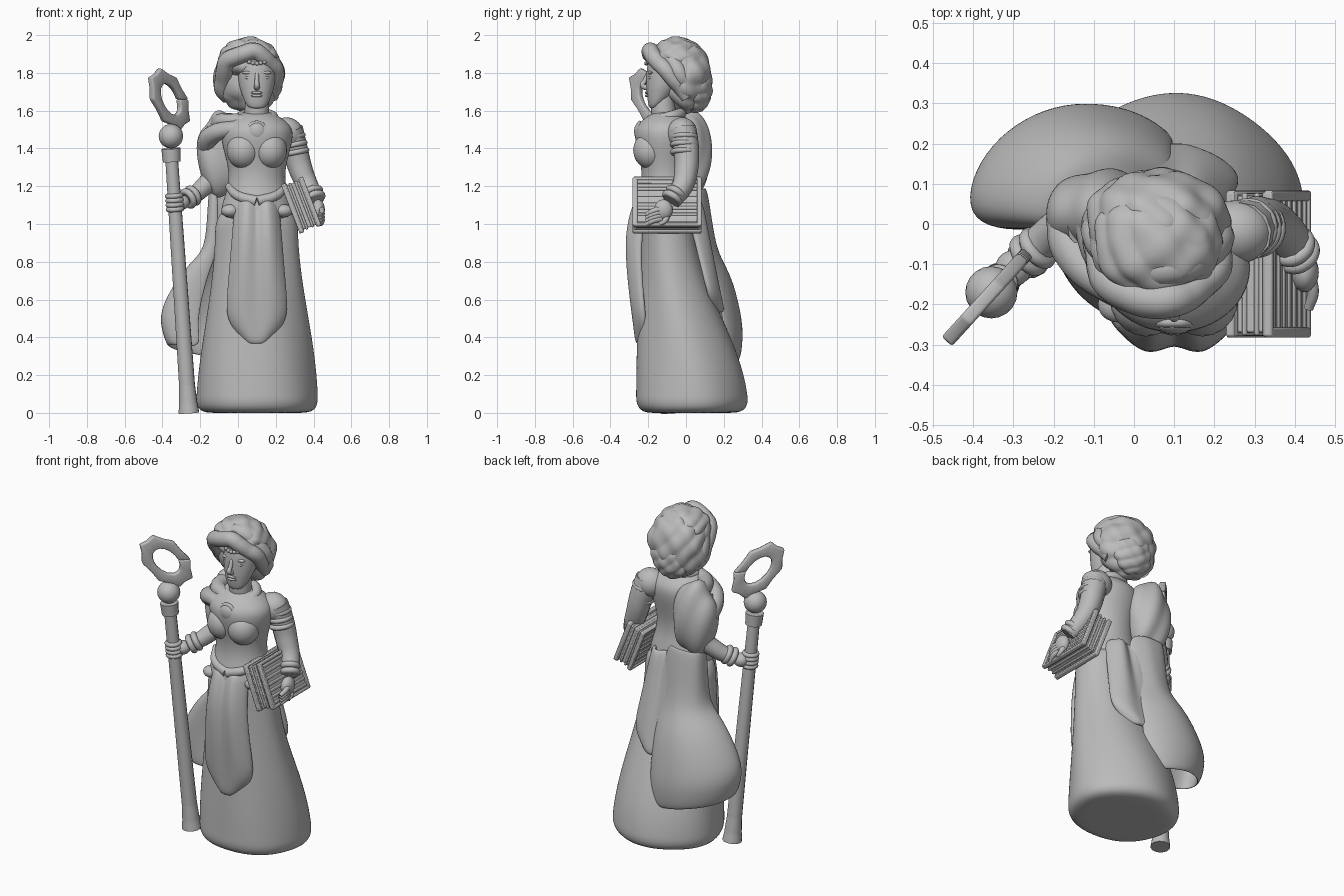
import bpy, bmesh
from math import sin, cos, pi, radians
from mathutils import Vector, Matrix

if "Cube" in bpy.data.objects:
    bpy.data.objects.remove(bpy.data.objects["Cube"])

stone = bpy.data.materials.new("plain grey")
stone.use_nodes = True
grey = (.5, .5, .5, 1)
stone.diffuse_color = grey
stone.node_tree.nodes["Principled BSDF"].inputs["Base Color"].default_value = grey
middle = .1
sides = (-1, 1)


def add_part(name, mesh, subdivision=0, thickness=0, bevel=0, angle=180):
    """Link a smooth shaded part with optional modifiers."""
    mesh.materials.clear()
    mesh.materials.append(stone)
    mesh.shade_smooth()
    mesh.set_sharp_from_angle(angle=radians(angle))
    part = bpy.data.objects.new(name, mesh)
    bpy.context.scene.collection.objects.link(part)
    if thickness:
        modifier = part.modifiers.new("thickness", 'SOLIDIFY')
        modifier.thickness, modifier.offset = thickness, 0
    if bevel:
        modifier = part.modifiers.new("bevel", 'BEVEL')
        modifier.width, modifier.segments = bevel, 2
    if subdivision:
        modifier = part.modifiers.new("smooth", 'SUBSURF')
        modifier.levels = modifier.render_levels = subdivision


def from_bmesh(name, bm, **options):
    bmesh.ops.recalc_face_normals(bm, faces=bm.faces)
    mesh = bpy.data.meshes.new(name)
    bm.to_mesh(mesh)
    bm.free()
    add_part(name, mesh, **options)


def skin(name, rows, closed=False, **options):
    """Skin rows of points; closed rows are also capped."""
    bm = bmesh.new()
    grid = [[bm.verts.new(point) for point in row] for row in rows]
    count = len(grid[0])
    for low, high in zip(grid, grid[1:]):
        for i in range(count if closed else count - 1):
            j = (i + 1) % count
            bm.faces.new((low[i], low[j], high[j], high[i]))
    if closed:
        bm.faces.new(grid[0])
        bm.faces.new(grid[-1])
    from_bmesh(name, bm, **options)


def loft(name, rings, fold=0, count=28):
    """Stack of ellipses: height, front, back and half width."""
    rows = []
    for z, front, back, width in rings:
        row = []
        for i in range(count):
            angle = 2 * pi * i / count
            ripple = 1 + fold * sin(angle * 5 + z * 4)
            row.append((middle + width * ripple * cos(angle),
                        (front + back) / 2 + (back - front) / 2 * ripple * sin(angle), z))
        rows.append(row)
    skin(name, rows, closed=True, subdivision=2)


def tube(name, points, start, end=None, cyclic=False):
    """Smooth tube through points, tapering from start to end radius."""
    end = end or start
    curve = bpy.data.curves.new(name, 'CURVE')
    curve.dimensions, curve.bevel_depth, curve.bevel_resolution = '3D', 1, 4
    curve.use_fill_caps = not cyclic
    spline = curve.splines.new('BEZIER')
    last = len(points) - 1
    spline.bezier_points.add(last)
    for i, (knot, point) in enumerate(zip(spline.bezier_points, points)):
        knot.co = point
        knot.radius = start + (end - start) * i / last
        knot.handle_left_type = knot.handle_right_type = 'AUTO'
    spline.use_cyclic_u, spline.resolution_u = cyclic, 8
    helper = bpy.data.objects.new(name, curve)
    mesh = bpy.data.meshes.new_from_object(helper)
    bpy.data.objects.remove(helper)
    add_part(name, mesh, angle=50)


def ball(name, centre, radii, shape=None):
    bm = bmesh.new()
    bmesh.ops.create_icosphere(bm, subdivisions=5 if shape else 3, radius=1)
    for vert in bm.verts:
        swell = shape(vert.co) if shape else 1
        vert.co = Vector(radii) * vert.co * swell + Vector(centre)
    from_bmesh(name, bm)


def hoop(name, centre, axis, radius, thickness):
    """Round ring about an axis."""
    turn = Vector(axis).to_track_quat('Z', 'Y')
    angles = [i * pi / 4 for i in range(8)]
    points = [Vector(centre) + turn @ Vector((cos(a), sin(a), 0)) * radius for a in angles]
    tube(name, points, thickness, cyclic=True)


# Gown flaring towards the hem, with a flat underside
skirt = [(0, -.15, .2, .2), (0, -.24, .3, .3)]
for i in range(1, 21):
    z = i / 20
    flare = (1 + cos(pi * z)) / 2
    skirt.append((z, -.24 - .03 * flare, .06 + .27 * flare, .22 + .105 * flare))
skirt.append((1.1, -.24, .06, .18))
loft("skirt", skirt, fold=.015)

# Bodice, belt and pouches
figure = ((1, .2), (1.1, .19), (1.2, .15), (1.3, .15), (1.4, .18), (1.5, .2), (1.55, .15), (1.6, .07))
loft("torso", [(z, -.1 - width * .9, -.1 + width * .8, width) for z, width in figure])
for side in sides:
    ball("bust", (middle + side * .07, -.185, 1.39), (.09, .095, .1))
    ball("belt_pouch", (middle + side * .14, -.2, 1.07), (.05, .045, .035))
    tube("belt_drape", [(middle + side * .15, -.14, 1.2), (middle + side * .1, -.22, 1.15),
                        (middle, -.25, 1.12)], .02, .03)


def panel(name, drop, depth, outward):
    """Hanging panel with two soft pleats and a rounded tip."""
    rows = []
    for t in (0, .2, .4, .6, .8, .9, 1):
        width = (.11 + .07 * t) * min(1, (1 - t) * 4 + .25)
        row = []
        for i in range(-4, 5):
            u = i / 4
            pleat = .02 * (1 - t) * cos(2 * pi * u) + .05 * u ** 4
            row.append((middle + u * width, depth(t) - outward * pleat, 1.13 - drop * t))
        rows.append(row)
    skin(name, rows, thickness=.035, subdivision=2)


panel("front_apron", .77, lambda t: -.25 - .05 * sin(pi * t ** .6), -1)
panel("back_panel", .6, lambda t: .06 + .13 * t, 1)

# Cape billowing from the waist into a curled, slanting hem
waist = [(-.1, 0, 0), (-.15, 0, 0), (-.15, .1, 0), (-.05, .1, 0), (0, .1, 0), (.1, .05, 0)]
hem = [(-.2, 0, .03), (-.43, -.01, .08), (-.38, .18, .03), (-.2, .3, 0), (0, .28, -.05), (.1, .2, -.04)]
drop = ((1.2, 0), (.9, .2), (.8, .45), (.7, .75), (.5, 1), (.4, 1), (.3, .93))
cape = []
for z, spread in drop:
    cape.append([])
    for a, b in zip(waist, hem):
        point = Vector(a).lerp(b, spread)
        point.x = a[0] + (b[0] - a[0]) * spread ** 2
        cape[-1].append(point + Vector((0, 0, z)))
skin("cape", cape, thickness=.03, subdivision=3)
ball("cape_bundle", (-.08, .025, 1.37), (.135, .11, .225), lambda p: 1 + .05 * sin(6 * p.x + 3 * p.z))
tube("shoulder_drape", [(-.16, .02, 1.4), (-.15, -.07, 1.46), (-.05, -.16, 1.5), (.08, -.21, 1.5)], .06, .035)
tube("upper_drape", [(-.1, .02, 1.53), (-.07, -.09, 1.54), (.02, -.16, 1.54), (.08, -.21, 1.51)], .055, .03)
hoop("scarf", (middle, -.11, 1.56), (0, -.3, 1), .085, .03)
brooch = Vector((middle, -.245, 1.49))
ball("brooch", brooch, (.05, .03, .05))
hoop("brooch_rim", brooch, (0, 1, 0), .045, .012)

# Head and face
face = Vector((middle, -.2, 1.7))
tube("neck", [(middle, -.1, 1.5), (middle, -.12, 1.6), (middle, -.12, 1.7)], .07, .06)
loft("head", [(1.61, -.19, -.16, .03), (1.63, -.2, -.12, .06), (1.7, -.21, -.05, .085),
              (1.75, -.21, -.02, .1), (1.85, -.21, -.02, .1), (1.93, -.17, -.04, .07)])
tube("nose", [face + Vector((0, y, z)) for y, z in ((0, .1), (-.02, .055), (-.03, .035), (0, .02))], .01, .016)
for i in range(2):
    ball("lip", face + Vector((0, -.004, -.005 - i * .016)), (.03, .014, .008))
for side in sides:
    eye = face + Vector((side * .043, .014, .075))
    ball("eye", eye, (.021, .014, .01))
    ball("brow", eye + Vector((0, 0, .026)), (.034, .016, .01))
for i in range(-3, 4):
    bend = i * i * .002
    ball("forehead_bead", (face.x + i * .02, face.y + bend - .01, 1.85 + bend), (.011, .011, .011))


# Braided hair: lumpy masses with rolls twisting over the brow
def braid(p):
    return 1 + .06 * abs(sin(4 * p.x + 5 * p.z + 2 * p.y)) + .04 * sin(7 * p.x - 6 * p.z) * cos(6 * p.y)


ball("hair", (.055, 0, 1.78), (.175, .13, .185), braid)
ball("hair_top", (.055, -.05, 1.87), (.155, .135, .115), braid)
ball("hair_knot", (.06, .05, 1.72), (.125, .085, .125), braid)
for k in range(2):
    roll = []
    for i in range(-2, 12):
        angle = radians(i * 20)
        size = .14 + .008 * sin(i * 2 + k)
        roll.append((.06 + size * cos(angle), -.07 + .04 * k - (.12 - .04 * k) * sin(angle),
                     1.77 + .02 * k + size * sin(angle)))
    tube("hair_roll", roll, .042, .05)

# Arms, cuffs and hands
ball("left_shoulder", (.255, -.02, 1.48), (.09, .08, .085))
tube("left_arm", [(.27, -.02, 1.5), (.3, 0, 1.4), (.335, 0, 1.28), (.37, -.02, 1.2), (.41, -.08, 1.12)], .075, .05)
tube("right_arm", [(-.1, 0, 1.5), (-.13, .02, 1.4), (-.13, .03, 1.27), (-.2, -.02, 1.18), (-.27, -.08, 1.13)], .07, .042)
for i in range(3):
    hoop("sleeve_band", (.285 + i * .01, -.01, 1.46 - i * .04), (.2, 0, -1), .06, .014)
cuffs = {"left_cuff": ((.395, -.055, 1.165), (.4, -.6, -.9)),
         "right_cuff": ((-.24, -.06, 1.15), (-.8, -.6, -.5))}
for name, (centre, axis) in cuffs.items():
    for shift in (0, .03):
        hoop(name, Vector(centre) + Vector(axis) * shift, axis, .04, .018)
ball("left_hand", (.425, -.12, 1.075), (.035, .05, .055))
for i in range(4):
    knuckle = Vector((.435, -.13, 1.08 - i * .017))
    tube("left_finger", [knuckle, knuckle + Vector((.01, -.04, -.01)), knuckle + Vector((0, -.08, -.03))], .018, .012)
tube("left_thumb", [(.42, -.1, 1.06), (.44, -.11, 1.02), (.44, -.14, 1)], .018, .012)
ball("right_hand", (-.3, -.11, 1.115), (.045, .045, .04))

# Staff gripped by curled fingers, with collar and orb
foot, tip = Vector((-.26, -.08, 0)), Vector((-.355, -.165, 1.4))
tube("staff", [foot, foot.lerp(tip, .5), tip], .044, .034)
tube("staff_foot", [foot, foot.lerp(tip, .04), foot.lerp(tip, .12)], .056, .042)
tube("staff_collar", [foot.lerp(tip, .95), tip], .048, .052)
ball("staff_orb", (-.355, -.17, 1.465), (.065, .065, .065))
for i in range(4):
    hoop("right_finger", foot.lerp(tip, .77 + i * .017), tip - foot, .036, .013)

# Open staff head: a leaning ring with a jagged rim
loops = [[], []]
for i in range(17):
    angle = i * pi / 8
    for loop, size in zip(loops, (.97 + .06 * (-1) ** i, .52)):
        x = -.365 + size * (.09 * cos(angle) - .05 * sin(angle))
        loop.append((x, .22 + x * 1.1, 1.66 + size * .16 * sin(angle)))
skin("staff_head", loops, thickness=.035, bevel=.008, angle=40)

# Ribbed book tilted under the left arm
tilt = Matrix.Translation((.335, -.1, 1.1)) @ Matrix.Rotation(radians(-21), 4, 'Y')


def slab(name, centre, size):
    bm = bmesh.new()
    place = tilt @ Matrix.Translation(centre) @ Matrix.Diagonal((*size, 1))
    bmesh.ops.create_cube(bm, size=1, matrix=place)
    from_bmesh(name, bm, bevel=.005, angle=30)


slab("book_pages", (0, 0, 0), (.1, .34, .25))
for side in sides:
    slab("book_cover", (side * .044, 0, 0), (.02, .36, .27))
    slab("page_strip", (side * .016, 0, 0), (.014, .354, .262))
    for i in range(-3, 4):
        slab("cover_rib", (side * .052, 0, i * .036), (.014, .32, .018))
    for end in sides:
        slab("cover_rail", (side * .05, end * .17, 0), (.024, .026, .27))
        slab("cover_edge", (side * .05, 0, end * .13), (.024, .36, .018))
